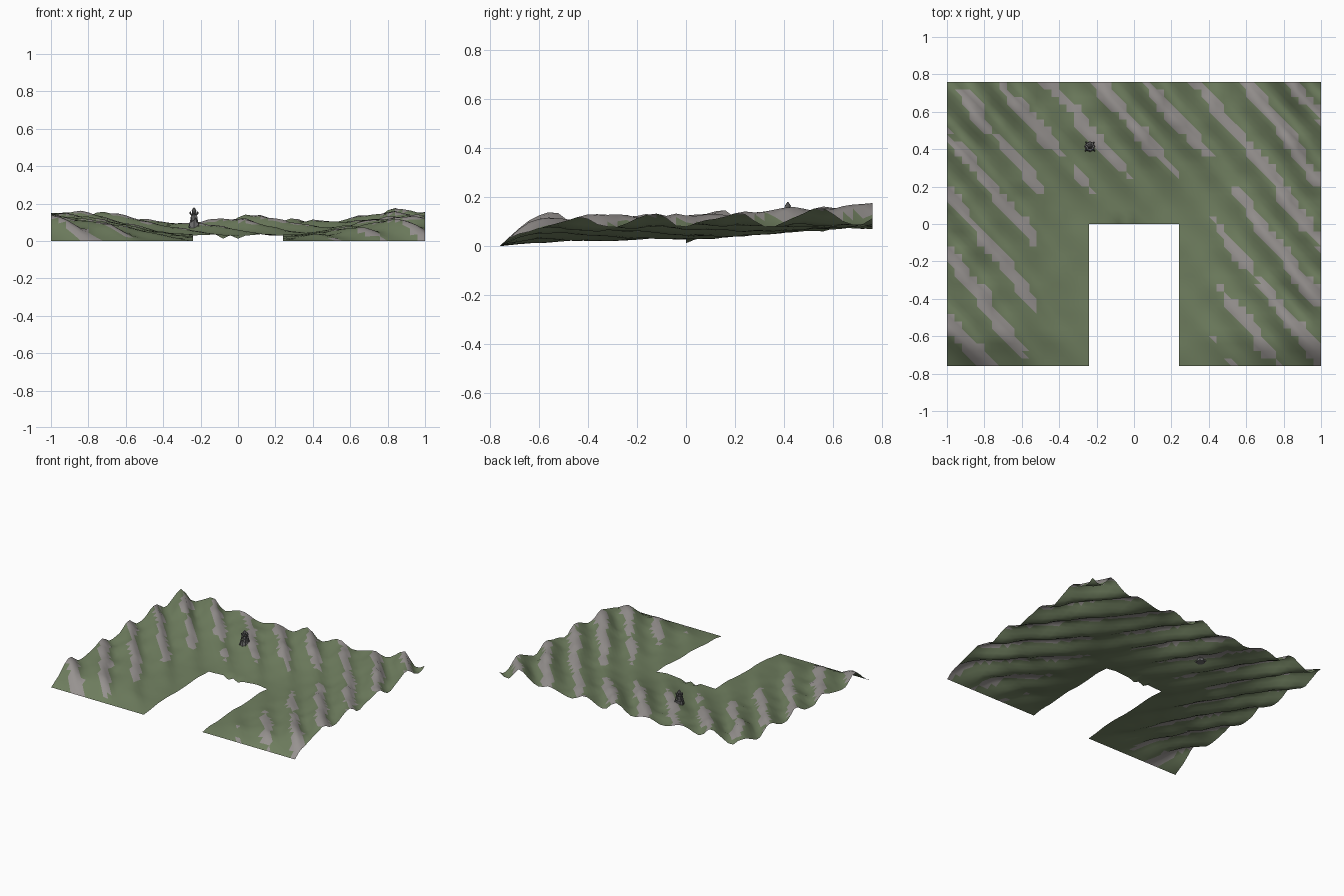
import bpy, bmesh, math
from mathutils import Vector, noise

if "Cube" in bpy.data.objects:
    bpy.data.objects.remove(bpy.data.objects["Cube"])

def material(name, rgb):
    m = bpy.data.materials.new(name)
    m.diffuse_color = (*rgb, 1)
    m.use_nodes = True
    m.node_tree.nodes["Principled BSDF"].inputs["Base Color"].default_value = m.diffuse_color
    return m

grass = material("grass", (0.16, 0.21, 0.115))
rock = material("rock", (0.31, 0.29, 0.28))
stone = material("dark_stone", (0.15, 0.15, 0.15))

def smooth(a, b, t):
    t = min(max((t - a) / (b - a), 0), 1)
    return t * t * (3 - 2 * t)

# crest strength of each diagonal ridge where it meets the back edge
BACK = [1.0, 1.15, 0.5, 0.3, 1.0, 0.55, 0.5, 1.3, 0.9]

def back_strength(x):
    f = min(max((x + 1) / 0.261, 0), 7.999)
    i = int(f)
    return BACK[i] + (BACK[i + 1] - BACK[i]) * (f - i)

def terrain(x, y):
    """Return height and rockiness of the hills at x, y."""
    n = noise.noise(Vector((x * 3, y * 3, 0.5)))
    fine = noise.noise(Vector((x * 10, y * 10, 4.2)))
    u = smooth(0.25, 0.95, abs(x))
    v = smooth(-0.02, 0.72, y)
    w = max(u, v, smooth(0.25, 1.1, math.hypot(x, max(y, 0))))
    valley = 0.014 + 0.014 * smooth(-0.7, 0, y) + 0.052 * u * (1 - v) + v * (0.048 + 0.012 * u)
    mult = 1 + v * (back_strength(x) - 1)
    amp = (0.008 + 0.044 * w + 0.017 * v) * mult * (1 + 0.2 * n * (1 - v))
    bend = 0.06 * u * (1 - v) * (x > 0) + 0.06 * smooth(-0.2, -0.55, y) * (x < 0)
    phase = 2 * math.pi * ((x + 1) / 0.261 + (y + bend - 0.76) / 0.31)
    # slightly steeper on the side facing away from the bay's left corner
    s = (0.5 + 0.5 * math.cos(phase + 0.3 * (1 - math.cos(phase)))) ** 1.2
    # raised shoulder at the front left corner
    corner = 0.012 * smooth(-0.5, -0.95, x) * smooth(-0.35, -0.55, y)
    z = valley + amp * s + corner + 0.012 * fine * (0.3 + w)
    grey = 0.5 + 0.5 * math.cos(phase - 0.45)
    rockiness = grey + 0.9 * (min(w, 0.6) - 0.6) + 0.5 * fine + 15 * corner
    return max(z, 0.006) * smooth(-0.80, -0.58, y), rockiness

# hills: a gridded open sheet with a rectangular bay cut from the front
STEP, NX, NY = 0.04, 50, 38
bm = bmesh.new()
grid, rocky = {}, {}
for i in range(NX + 1):
    for j in range(NY + 1):
        x, y = -1 + i * STEP, -0.76 + j * STEP
        if abs(x) < 0.235 and y < -0.005:
            continue
        z, r = terrain(x, y)
        if j == 0:
            z = 0.0
        if j == 19 and i in (23, 25):      # small drips on the bay edge
            z = 0.012
        v = bm.verts.new((x, y, z))
        grid[i, j] = v
        rocky[v] = r
for i in range(NX):
    for j in range(NY):
        keys = [(i, j), (i + 1, j), (i + 1, j + 1), (i, j + 1)]
        if not all(k in grid for k in keys) or (19 <= i < 31 and j < 19):
            continue
        a, b, c, d = (grid[k] for k in keys)
        for tri in ((a, b, d), (b, c, d)):
            f = bm.faces.new(tri)
            f.smooth = True
            f.material_index = int(sum(rocky[v] for v in tri) / 3 > 0.72)
me = bpy.data.meshes.new("hills")
bm.to_mesh(me)
bm.free()
me.materials.append(grass)
me.materials.append(rock)
bpy.context.collection.objects.link(bpy.data.objects.new("hills", me))

# watchtower on the hill
TX, TY = -0.235, 0.415
TZ = 0.088

def finish(name):
    o = bpy.context.object
    o.name = name
    o.data.materials.append(stone)
    return o

def tier(name, r1, r2, z, h, sides=8):
    bpy.ops.mesh.primitive_cone_add(vertices=sides, radius1=r1, radius2=r2, depth=h,
                                    location=(TX, TY, TZ + z + h / 2))
    return finish(name)

def beam(name, p, q, r):
    p, q = Vector(p), Vector(q)
    bpy.ops.mesh.primitive_cylinder_add(vertices=4, radius=r, depth=(q - p).length,
                                        location=(p + q) / 2 + Vector((TX, TY, TZ)))
    o = finish(name)
    o.rotation_euler = (q - p).to_track_quat('Z', 'Y').to_euler()

def ring(k, n, r, z):
    a = 2 * math.pi * (k + 0.5) / n
    return (r * math.cos(a), r * math.sin(a), z)

tier("tower_foot", 0.030, 0.024, -0.02, 0.032)
tier("tower_shaft", 0.018, 0.013, 0.01, 0.04)
for k in range(4):
    beam("tower_leg", ring(k, 4, 0.034, -0.015), ring(k, 4, 0.018, 0.052), 0.004)
    beam("tower_brace", ring(k, 4, 0.027, 0.012), ring(k + 1, 4, 0.021, 0.038), 0.0025)
tier("tower_platform", 0.017, 0.024, 0.05, 0.008)
for k in range(8):
    beam("tower_battlement", ring(k, 8, 0.021, 0.056), ring(k, 8, 0.022, 0.068), 0.004)
tier("tower_lantern", 0.010, 0.010, 0.056, 0.018)
tier("tower_roof", 0.014, 0.002, 0.074, 0.018)
